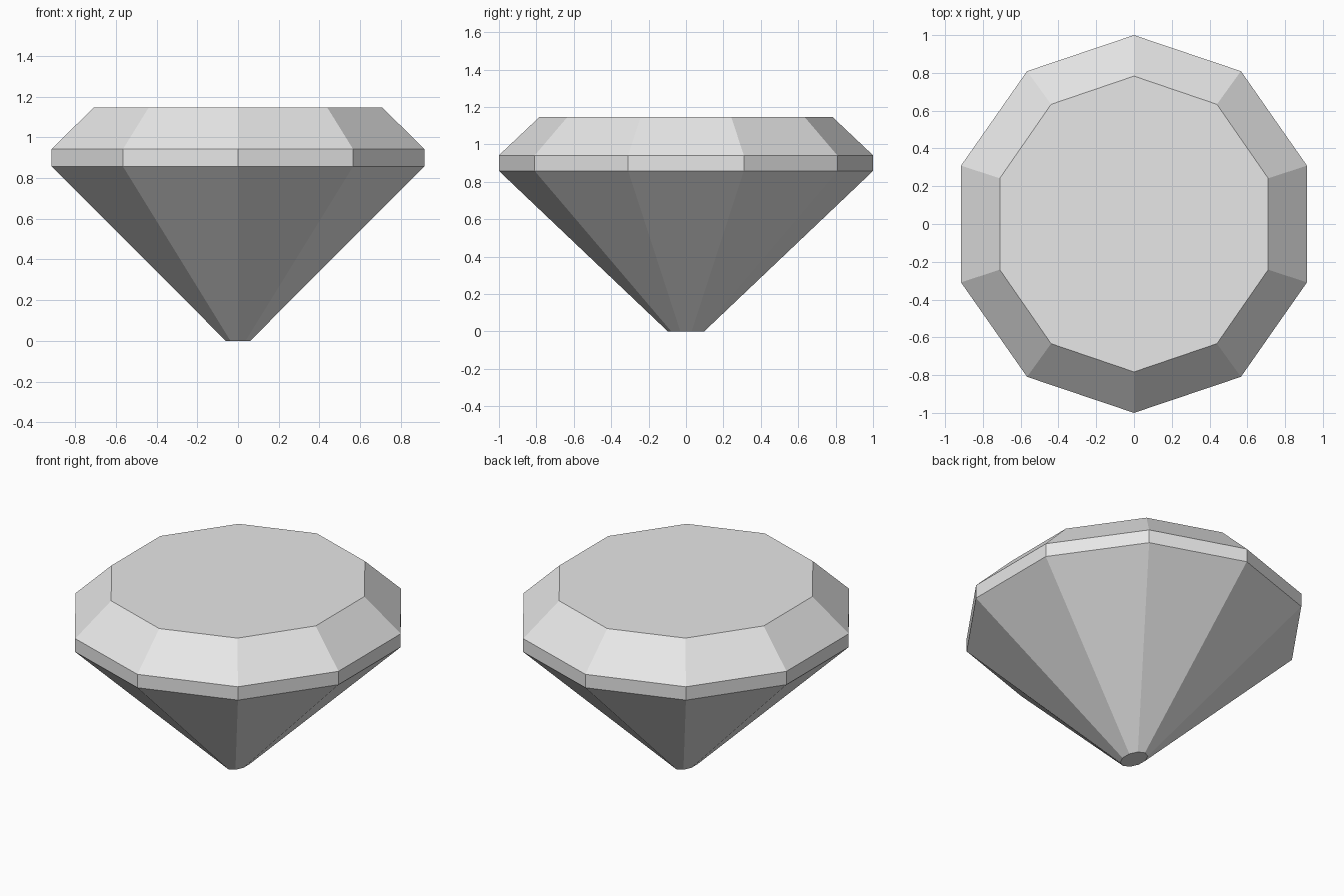
import bpy, bmesh, math

if "Cube" in bpy.data.objects:
    bpy.data.objects.remove(bpy.data.objects["Cube"])

SIDES = 10
# Rings from culet to table: (x radius, y radius, height)
RINGS = [
    (0.063, 0.097, 0.0),    # culet
    (0.963, 1.0, 0.858),    # girdle bottom
    (0.963, 1.0, 0.942),    # girdle top
    (0.747, 0.783, 1.147),  # table
]

grey = bpy.data.materials.new("light grey")
grey.diffuse_color = (0.8, 0.8, 0.8, 1.0)
grey.use_nodes = True
grey.node_tree.nodes["Principled BSDF"].inputs["Base Color"].default_value = grey.diffuse_color


def ring(bm, rx, ry, z):
    # Decagon with a corner pointing to the back and front
    angles = [math.pi / 2 + math.tau * i / SIDES for i in range(SIDES)]
    return [bm.verts.new((rx * math.cos(a), ry * math.sin(a), z)) for a in angles]


# Cut gem: pavilion, girdle, crown, closed by culet and table
bm = bmesh.new()
loops = [ring(bm, *r) for r in RINGS]
for low, high in zip(loops, loops[1:]):
    for i in range(SIDES):
        j = (i + 1) % SIDES
        bm.faces.new((low[i], low[j], high[j], high[i]))
bm.faces.new(loops[0][::-1])
bm.faces.new(loops[-1])
bmesh.ops.recalc_face_normals(bm, faces=bm.faces)

mesh = bpy.data.meshes.new("cut_gem")
bm.to_mesh(mesh)
bm.free()
mesh.materials.append(grey)
gem = bpy.data.objects.new("cut_gem", mesh)
bpy.context.collection.objects.link(gem)
